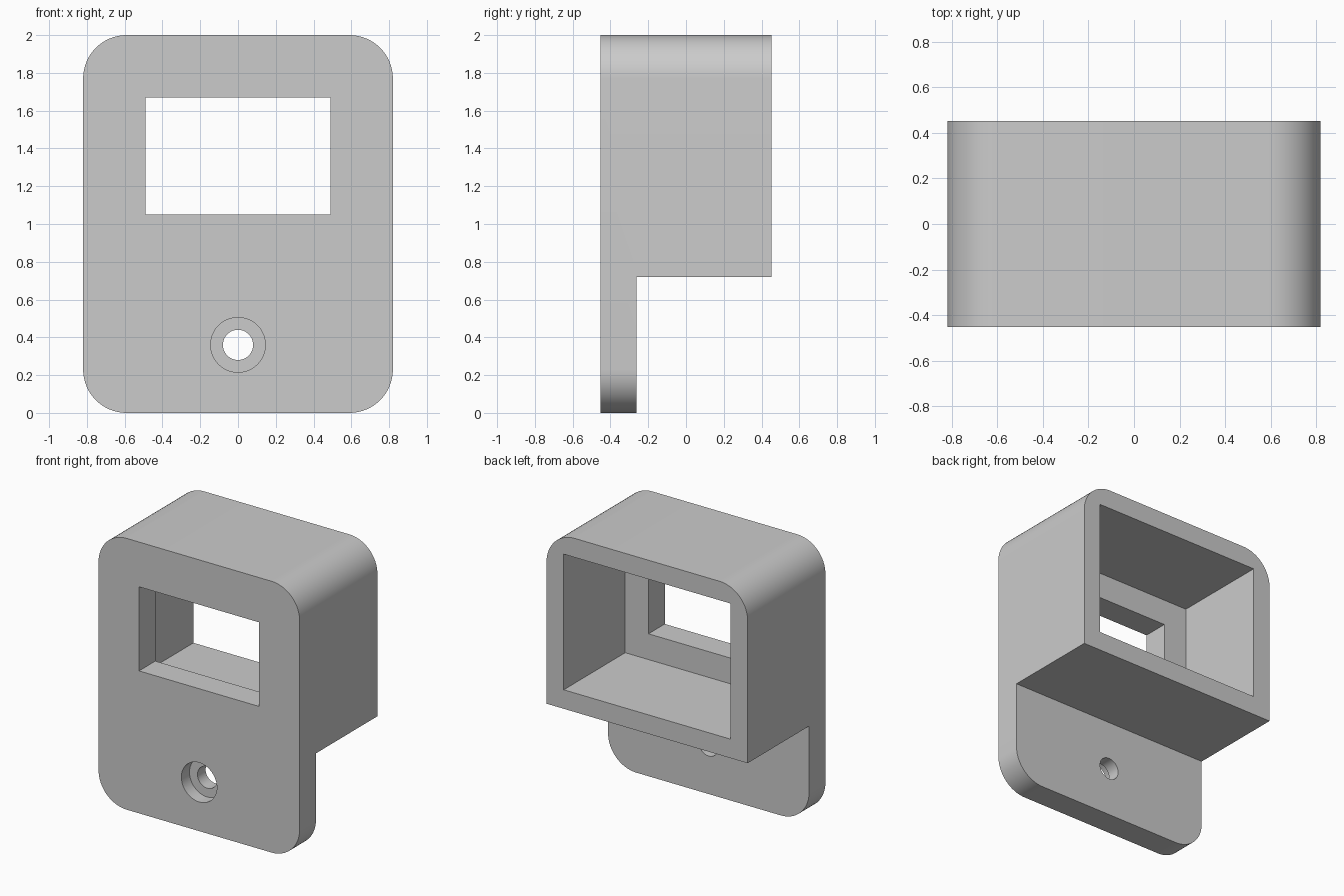
import bpy, bmesh, math
from mathutils import Matrix, Vector

cube = bpy.data.objects.get("Cube")
if cube:
    bpy.data.objects.remove(cube, do_unlink=True)

FRONT, BACK, PLATE_BACK = -0.453, 0.453, -0.263
HALF_W, CORNER, WALL, SHELF = 0.82, 0.23, 0.14, 0.72

grey = bpy.data.materials.new("plain grey")
grey.use_nodes = True
grey.diffuse_color = (0.6, 0.6, 0.6, 1)
grey.node_tree.nodes["Principled BSDF"].inputs["Base Color"].default_value = (0.6, 0.6, 0.6, 1)


def add_object(name, bm):
    mesh = bpy.data.meshes.new(name)
    bmesh.ops.recalc_face_normals(bm, faces=bm.faces)
    bm.to_mesh(mesh)
    bm.free()
    mesh.materials.append(grey)
    obj = bpy.data.objects.new(name, mesh)
    bpy.context.collection.objects.link(obj)
    return obj


def box(name, low, high, corner=0):
    """Box between two corners, optionally rounded along its depth."""
    low, high = Vector(low), Vector(high)
    bm = bmesh.new()
    bmesh.ops.create_cube(bm, size=1)
    bmesh.ops.scale(bm, vec=high - low, verts=bm.verts)
    bmesh.ops.translate(bm, vec=(low + high) / 2, verts=bm.verts)
    if corner:
        edges = [e for e in bm.edges
                 if abs(e.verts[0].co.y - e.verts[1].co.y) > 0.1]
        bmesh.ops.bevel(bm, geom=edges, offset=corner, segments=16,
                        profile=0.5, affect='EDGES')
    return add_object(name, bm)


def drill(name, radius, z, y0, y1):
    """Cylinder lying along the depth axis."""
    bm = bmesh.new()
    place = Matrix.Translation((0, (y0 + y1) / 2, z)) @ Matrix.Rotation(math.pi / 2, 4, 'X')
    bmesh.ops.create_cone(bm, cap_ends=True, segments=48, radius1=radius,
                          radius2=radius, depth=y1 - y0, matrix=place)
    return add_object(name, bm)


# Rounded outer block
housing = box("housing", (-HALF_W, FRONT, 0), (HALF_W, BACK, 2), CORNER)

# Cutters: space behind the lower plate, rear pocket, window, screw hole
cutters = [
    box("lower_notch_cutter", (-1, PLATE_BACK, -0.1), (1, 1, SHELF)),
    box("rear_pocket_cutter", (WALL - HALF_W, PLATE_BACK, SHELF + WALL),
        (HALF_W - WALL, 1, 2 - WALL)),
    box("window_cutter", (-0.49, -1, 1.05), (0.49, 0, 1.67)),
    drill("screw_hole_cutter", 0.08, 0.36, -1, 0),
    drill("counterbore_cutter", 0.145, 0.36, -1, FRONT + 0.095),
]
bpy.ops.object.select_all(action='DESELECT')
housing.select_set(True)
bpy.context.view_layer.objects.active = housing
for cutter in cutters:
    mod = housing.modifiers.new(cutter.name, 'BOOLEAN')
    mod.operation = 'DIFFERENCE'
    mod.solver = 'EXACT'
    mod.object = cutter
    bpy.ops.object.modifier_apply(modifier=mod.name)
for cutter in cutters:
    bpy.data.objects.remove(cutter, do_unlink=True)

bpy.ops.object.shade_smooth_by_angle(angle=math.radians(30))
